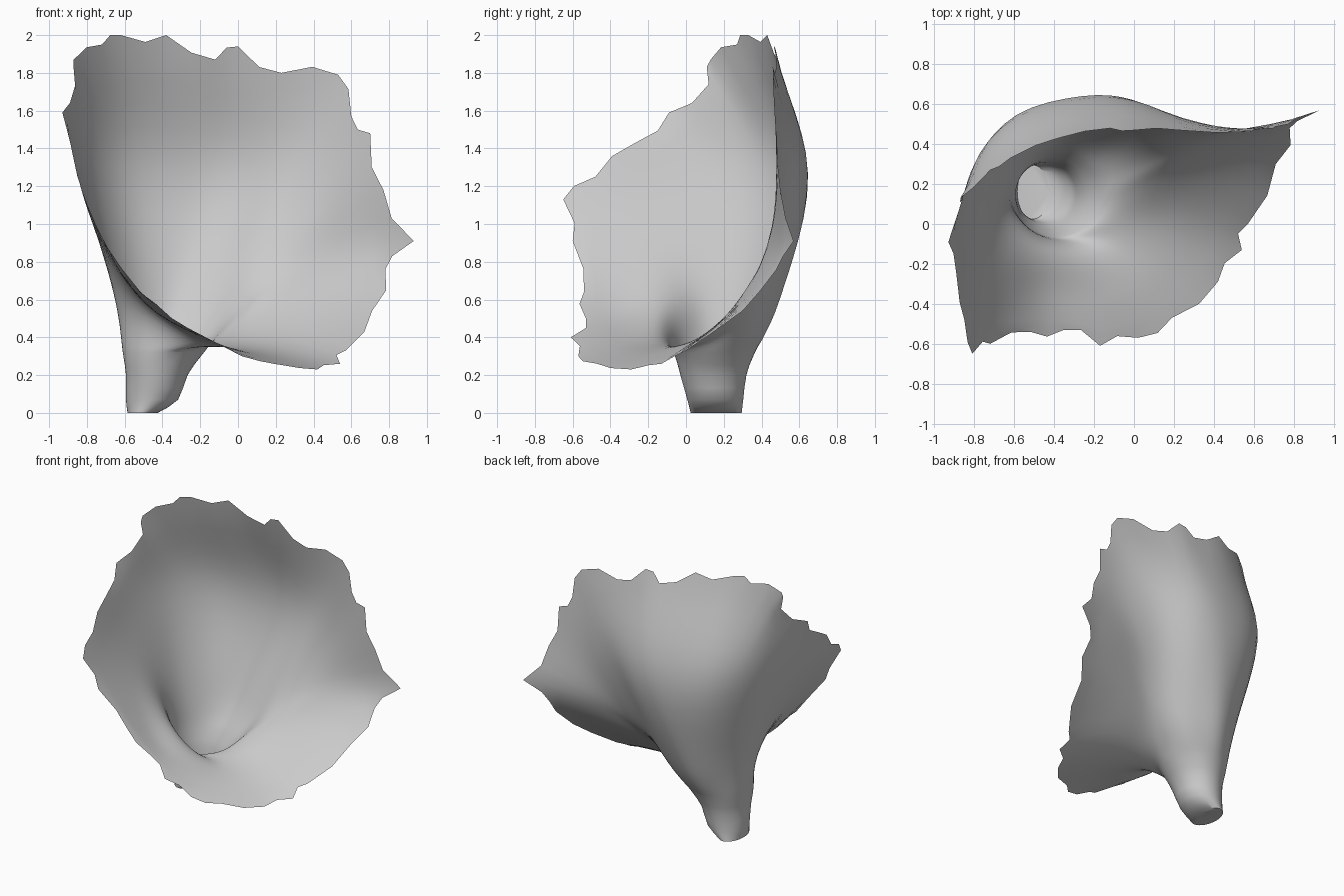
import bpy, bmesh, math, random
from mathutils import Vector

random.seed(4)
cube = bpy.data.objects.get("Cube")
if cube:
    bpy.data.objects.remove(cube, do_unlink=True)

N = 14          # stations around the funnel
AROUND = 4      # columns per station
ALONG = 6       # rows per section


def stem_ring(z, cx, cy, rx, ry):
    """Level elliptical ring of the stem, starting at the back."""
    angles = [math.radians(95 - 360 * i / N) for i in range(N)]
    return [Vector((cx + rx * math.cos(a), cy + ry * math.sin(a), z)) for a in angles]


def spline(a, b, c, d, t):
    """Catmull-Rom point between b and c."""
    return 0.5 * (2 * b + (c - a) * t + (2 * a - 5 * b + 4 * c - d) * t * t
                  + (3 * b - a - 3 * c + d) * t ** 3)


def closed_curve(pts):
    return [spline(pts[i - 1], pts[i], pts[(i + 1) % N], pts[(i + 2) % N], k / AROUND)
            for i in range(N) for k in range(AROUND)]


# Throat, belly and rim outlines, each starting at the top back
throat = [(-.35, .50, .60), (-.19, .46, .59), (-.08, .39, .56), (-.04, .29, .51),
          (-.05, .20, .46), (-.06, .11, .41), (-.08, .01, .37), (-.14, -.10, .35),
          (-.29, -.14, .42), (-.46, -.11, .53), (-.61, 0, .62), (-.665, .12, .66),
          (-.64, .28, .66), (-.52, .43, .64)]
belly = [(-.25, .65, 1.27), (0, .63, 1.25), (.22, .515, 1.18), (.35, .455, .98),
         (.40, .42, .81), (.32, .28, .58), (.20, .02, .36), (.05, -.25, .32),
         (-.22, -.38, .415), (-.50, -.33, .58), (-.74, -.25, .94), (-.83, 0, 1.2),
         (-.79, .32, 1.3), (-.59, .56, 1.3)]
# The rim has two points per station
rim = [(-.38, .43, 2.0), (-.12, .48, 1.87), (0, .47, 1.94), (.23, .47, 1.80),
       (.53, .46, 1.79), (.60, .47, 1.57), (.70, .48, 1.48), (.77, .50, 1.18),
       (.93, .57, .91), (.78, .48, .76), (.71, .30, .54), (.57, 0, .33),
       (.54, -.13, .26), (.42, -.29, .23), (.19, -.47, .26), (.02, -.57, .30),
       (-.17, -.61, .40), (-.35, -.53, .50), (-.52, -.54, .64), (-.72, -.60, .91),
       (-.81, -.65, 1.13), (-.85, -.48, 1.25), (-.89, -.25, 1.44), (-.93, -.09, 1.59),
       (-.86, .12, 1.74), (-.87, .13, 1.87), (-.72, .27, 1.95), (-.62, .33, 2.0)]
rim = [Vector(p) for p in rim]

rings = [stem_ring(0, -.505, .16, .08, .135),
         stem_ring(.07, -.455, .155, .138, .148),
         stem_ring(.20, -.43, .145, .163, .175),
         stem_ring(.32, -.395, .15, .215, .215)]
rings += [[Vector(p) for p in outline] for outline in (throat, belly)]
rings = [closed_curve(r) for r in rings]
half = AROUND // 2
rings.append([p.lerp(rim[(i + 1) % len(rim)], k / half)
              for i, p in enumerate(rim) for k in range(half)])

# Loft the rings into smooth rows
rows = []
last = len(rings) - 1
for s in range(last):
    steps = 2 if s < 3 else ALONG
    for k in range(steps):
        rows.append([])
        for j in range(N * AROUND):
            b, c = rings[s][j], rings[s + 1][j]
            a = rings[s - 1][j] if s else 2 * b - c
            d = rings[s + 2][j] if s + 2 <= last else 2 * c - b
            rows[-1].append(spline(a, b, c, d, k / steps))
rows.append(rings[-1])

# Ragged edge: notch or extend the rim between its outline points
for j in range(1, N * AROUND, half):
    p = rows[-1][j]
    p += (p - rows[-2][j]).normalized() * random.choice((-.04, -.03, .03, .04))
    p.z = min(p.z, 2.0)

bm = bmesh.new()
grid = [[bm.verts.new(p) for p in row] for row in rows]
for lo, hi in zip(grid, grid[1:]):
    for j in range(N * AROUND):
        k = (j + 1) % (N * AROUND)
        bm.faces.new((lo[j], hi[j], hi[k], lo[k]))
# Closed stem end
bm.faces.new(grid[0])
bmesh.ops.recalc_face_normals(bm, faces=bm.faces)

# Relax the flared wall between stem and rim
wall = [v for row in grid[9:-1] for v in row]
for _ in range(3):
    bmesh.ops.smooth_vert(bm, verts=wall, factor=0.5,
                          use_axis_x=True, use_axis_y=True, use_axis_z=True)

mesh = bpy.data.meshes.new("funnel_shell")
bm.to_mesh(mesh)
bm.free()
shell = bpy.data.objects.new("funnel_shell", mesh)
bpy.context.collection.objects.link(shell)

# Plain grey colour
grey = bpy.data.materials.new("light_grey")
grey.use_nodes = True
colour = (0.6, 0.6, 0.6, 1)
grey.diffuse_color = colour
grey.node_tree.nodes["Principled BSDF"].inputs["Base Color"].default_value = colour
mesh.materials.append(grey)

bpy.ops.object.select_all(action='DESELECT')
shell.select_set(True)
bpy.context.view_layer.objects.active = shell
bpy.ops.object.shade_smooth_by_angle(angle=math.radians(40))
